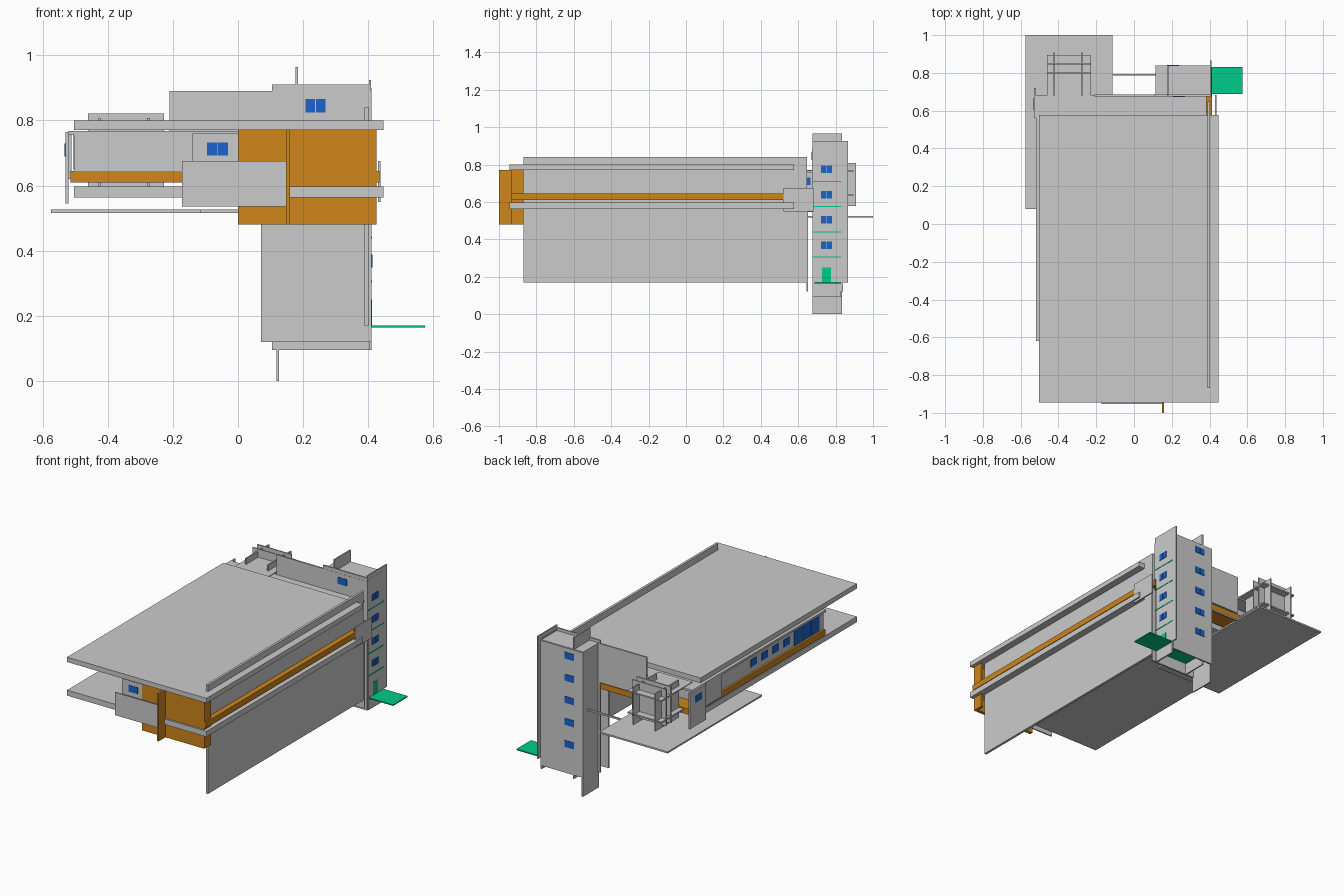
import bpy


def material(name, rgb):
    m = bpy.data.materials.new(name)
    m.diffuse_color = (*rgb, 1)
    return m


ORANGE = material("orange_cladding", (0.62, 0.24, 0.01))
BLUE = material("blue_glass", (0.01, 0.13, 0.6))
GREEN = material("green_floor", (0.0, 0.6, 0.25))


def box(name, x, y, z, mat=None):
    """Box from (min, max) ranges."""
    bpy.ops.mesh.primitive_cube_add(
        size=1, location=[(a + b) / 2 for a, b in (x, y, z)])
    o = bpy.context.object
    o.name = name
    o.scale = [b - a for a, b in (x, y, z)]
    bpy.ops.object.transform_apply(location=False, rotation=False, scale=True)
    if mat:
        o.data.materials.append(mat)
    return o


# Main roof and lower slab
for name, z in (("roof_slab", (0.77, 0.80)), ("lower_slab", (0.563, 0.597))):
    box(name, (-0.503, 0.447), (-0.945, 0.577), z)

# Long blade wall running through both slabs
box("long_side_wall", (0.388, 0.403), (-0.868, 0.648), (0.17, 0.84))

# Orange floor band, showing on both sides and at the recessed balcony
box("orange_floor", (-0.515, 0.385), (-0.62, 0.68), (0.61, 0.645), ORANGE)
box("orange_side_band", (0.403, 0.435), (-0.935, 0.53), (0.61, 0.645), ORANGE)
box("orange_band_end", (0.385, 0.412), (0.53, 0.68), (0.61, 0.645), ORANGE)

# Upper storey walls and ceiling
box("left_wall", (-0.503, -0.495), (-0.62, 0.577), (0.645, 0.76))
box("balcony_back_wall", (-0.495, -0.14), (-0.62, -0.61), (0.645, 0.76))
box("balcony_side_wall", (-0.14, -0.13), (-0.92, -0.61), (0.597, 0.76))
box("rear_wall", (-0.503, 0.385), (0.57, 0.58), (0.645, 0.76))
box("ceiling", (-0.52, 0.385), (-0.62, 0.68), (0.755, 0.768))

# Left side windows
for i in range(4):
    y = 0.06 - 0.107 * i
    box("left_window", (-0.506, -0.494), (y - 0.03, y + 0.03), (0.68, 0.725), BLUE)
for i in range(3):
    y = -0.37 - 0.084 * i
    box("left_glazing", (-0.506, -0.494), (y - 0.038, y + 0.038), (0.65, 0.755), BLUE)

# Front facade
box("front_orange_wall", (0.0, 0.425), (-0.935, -0.915), (0.48, 0.77), ORANGE)
box("front_orange_return", (0.41, 0.425), (-0.915, -0.87), (0.48, 0.77), ORANGE)
box("front_orange_fin", (0.147, 0.16), (-1.0, -0.87), (0.48, 0.772), ORANGE)
box("front_window_wall", (-0.14, 0.0), (-0.93, -0.92), (0.597, 0.76))
for x in (-0.079, -0.046):
    box("front_window", (x - 0.0155, x + 0.0155), (-0.933, -0.917), (0.693, 0.733), BLUE)
box("front_parapet_panel", (-0.172, 0.147), (-0.953, -0.945), (0.535, 0.675))

# Side panels hung on the corners
box("right_parapet_panel", (0.43, 0.437), (0.52, 0.682), (0.55, 0.675))
box("left_corner_panel", (-0.53, -0.52), (0.56, 0.72), (0.545, 0.765))
box("left_panel_step", (-0.52, -0.512), (0.39, 0.56), (0.62, 0.765))
for y in (0.619, 0.651):
    box("corner_window", (-0.533, -0.517), (y - 0.015, y + 0.015), (0.69, 0.73), BLUE)

# Terrace plate and connecting bar
box("terrace_plate", (-0.575, -0.113), (0.08, 1.0), (0.516, 0.526))
box("connecting_bar", (-0.113, 0.115), (0.785, 0.795), (0.516, 0.526))

# Crossed-plate bay at the rear
for x in (-0.425, -0.275):
    box("bay_fin", (x - 0.004, x + 0.004), (0.68, 0.908), (0.577, 0.808))
for y in (0.802, 0.848):
    box("bay_cross_wall", (-0.46, -0.228), (y - 0.004, y + 0.004), (0.597, 0.822))
for z in (0.635, 0.768):
    box("bay_plate", (-0.46, -0.228), (0.595, 0.895), (z - 0.004, z + 0.004))

# Rear link walls between building and tower
box("rear_upper_wall", (-0.21, 0.41), (0.675, 0.685), (0.65, 0.89))
box("rear_lower_wall", (0.07, 0.41), (0.645, 0.653), (0.12, 0.60))

# Stair tower shell, open underneath
box("tower_front_wall", (0.105, 0.405), (0.676, 0.686), (0.095, 0.91))
box("tower_back_wall", (0.115, 0.405), (0.83, 0.84), (0.12, 0.89))
box("tower_right_wall", (0.40, 0.41), (0.686, 0.83), (0.095, 0.90))
box("tower_end_fin", (0.402, 0.409), (0.83, 0.866), (0.17, 0.925))
box("tower_front_end_fin", (0.402, 0.409), (0.676, 0.83), (0.89, 0.925))
box("tower_left_fin", (0.118, 0.126), (0.676, 0.835), (0.0, 0.89))
box("tower_inner_fin", (0.177, 0.185), (0.676, 0.835), (0.095, 0.965))
box("tower_roof", (0.115, 0.405), (0.68, 0.835), (0.885, 0.893))

# Tower floors, windows and entrance
for i in range(4):
    z = 0.305 + 0.135 * i
    box("tower_floor", (0.126, 0.412), (0.68, 0.832), (z - 0.003, z + 0.003), GREEN)
    for y in (0.735, 0.766):
        box("tower_side_window", (0.40, 0.413), (y - 0.0145, y + 0.0145),
            (z + 0.044, z + 0.084), BLUE)
for i in range(5):
    z = 0.30 + 0.136 * i
    for x in (0.19, 0.223):
        box("tower_back_window", (x - 0.0155, x + 0.0155), (0.83, 0.843),
            (z - 0.02, z + 0.02), BLUE)
for x in (0.222, 0.254):
    box("tower_front_window", (x - 0.015, x + 0.015), (0.672, 0.69), (0.825, 0.866), BLUE)
box("entrance_door", (0.40, 0.412), (0.728, 0.775), (0.17, 0.25), GREEN)
box("entrance_plate", (0.126, 0.575), (0.688, 0.83), (0.164, 0.171), GREEN)
